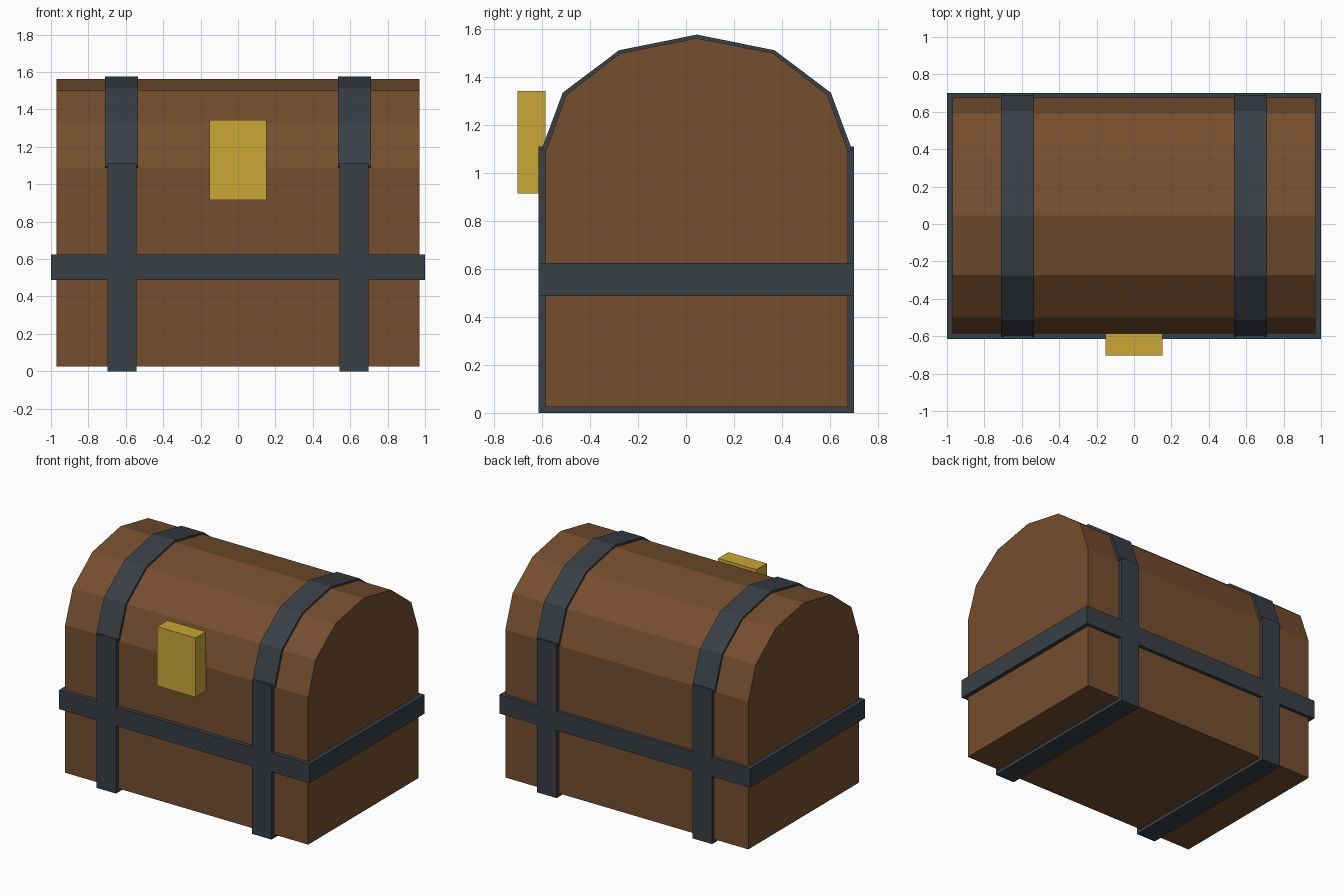
import bpy
import bmesh

if "Cube" in bpy.data.objects:
    bpy.data.objects.remove(bpy.data.objects["Cube"])

CY = 0.045  # depth centre of the chest


def material(name, rgb):
    m = bpy.data.materials.new(name)
    m.diffuse_color = (*rgb, 1.0)
    m.use_nodes = True
    m.node_tree.nodes["Principled BSDF"].inputs["Base Color"].default_value = m.diffuse_color
    return m


wood = material("brown wood", (0.178, 0.076, 0.028))
iron = material("dark iron", (0.041, 0.050, 0.061))
gold = material("gold", (0.60, 0.39, 0.037))


def extrude_profile(name, points, x0, x1, mat):
    """Closed (y, z) outline extruded along x."""
    bm = bmesh.new()
    face = bm.faces.new([bm.verts.new((x0, y, z)) for y, z in points])
    out = bmesh.ops.extrude_face_region(bm, geom=[face])
    for v in out["geom"]:
        if isinstance(v, bmesh.types.BMVert):
            v.co.x = x1
    bmesh.ops.recalc_face_normals(bm, faces=bm.faces)
    mesh = bpy.data.meshes.new(name)
    bm.to_mesh(mesh)
    bm.free()
    mesh.materials.append(mat)
    obj = bpy.data.objects.new(name, mesh)
    bpy.context.collection.objects.link(obj)
    return obj


def box(name, x0, x1, y0, y1, z0, z1, mat):
    return extrude_profile(name, [(y0, z0), (y1, z0), (y1, z1), (y0, z1)], x0, x1, mat)


def arch(half):
    """Mirror a half outline (offset, z) about the depth centre."""
    left = [(CY - d, z) for d, z in half]
    right = [(CY + d, z) for d, z in reversed(half) if d > 0]
    return left + right


# Wooden body and faceted lid in one outline
wood_arch = arch([(0.63, 0.025), (0.63, 1.09), (0.545, 1.325), (0.318, 1.50), (0, 1.562)])
extrude_profile("chest_body_and_lid", wood_arch, -0.97, 0.97, wood)

# Iron straps: upright loops around the body, arched bands over the lid
strap_arch = arch([(0.634, 1.09), (0.648, 1.095), (0.559, 1.335), (0.324, 1.512), (0, 1.577)])
for side, s in (("left", -1), ("right", 1)):
    a, b = sorted((s * 0.543, s * 0.698))
    box(side + "_body_strap", a, b, -0.615, 0.70, 0.0, 1.11, iron)
    a, b = sorted((s * 0.535, s * 0.71))
    extrude_profile(side + "_lid_strap", strap_arch, a, b, iron)

# Horizontal band around the chest
box("waist_band", -1.0, 1.0, -0.615, 0.70, 0.488, 0.624, iron)

# Front clasp
box("clasp", -0.153, 0.153, -0.703, -0.585, 0.915, 1.343, gold)
